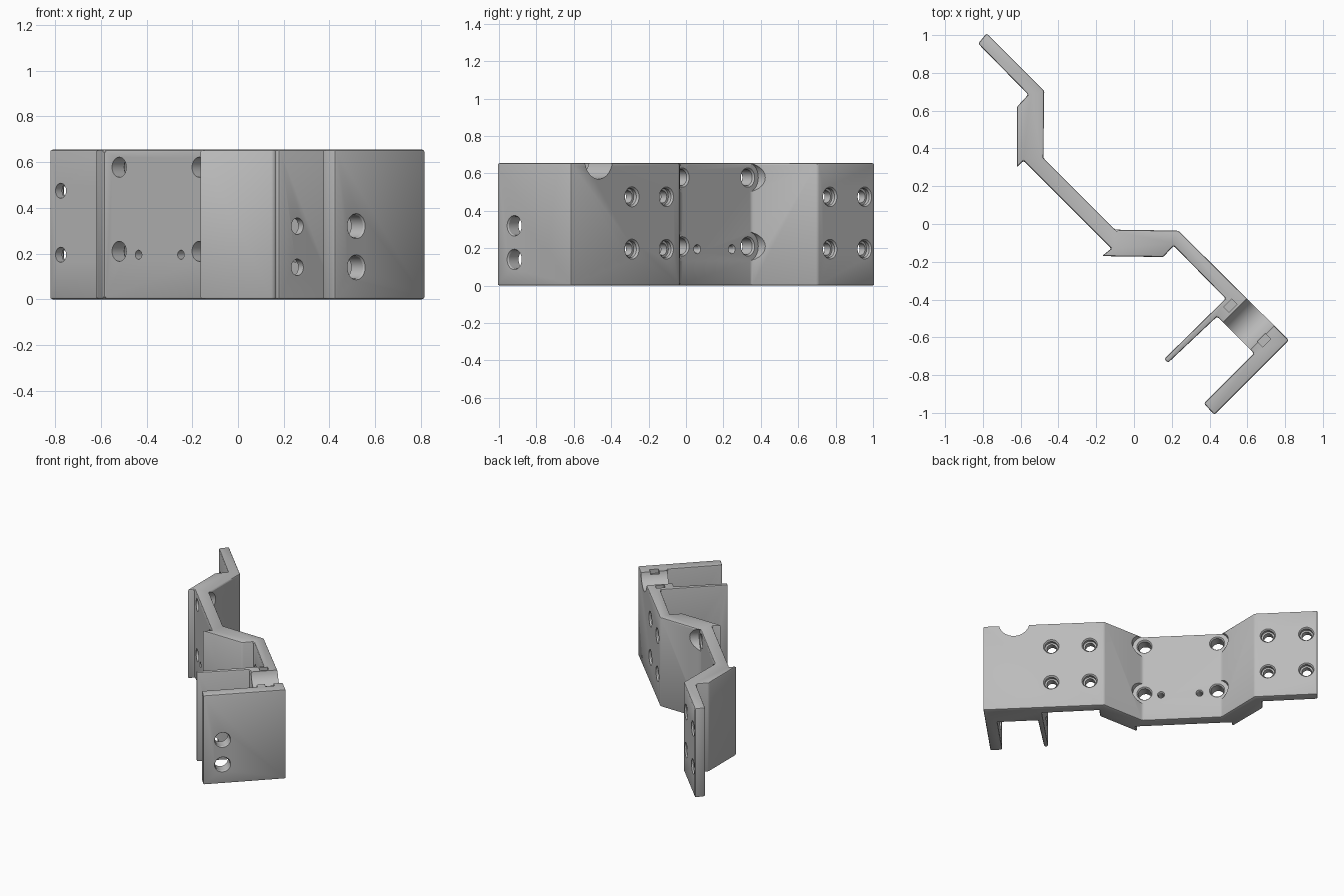
import bpy, bmesh, math
from mathutils import Vector

if "Cube" in bpy.data.objects:
    bpy.data.objects.remove(bpy.data.objects["Cube"], do_unlink=True)

HEIGHT = 0.655
BACK = Vector((1, 1, 0)).normalized()     # outward from the rear faces of the bars
ALONG = Vector((1, -1, 0)).normalized()   # along the bars, outward from the arms
UP = Vector((0, 0, 1))

grey = bpy.data.materials.new("light grey")
grey.use_nodes = True
grey.diffuse_color = (0.5, 0.5, 0.5, 1)
grey.node_tree.nodes["Principled BSDF"].inputs["Base Color"].default_value = (0.5, 0.5, 0.5, 1)


def make_object(name, bm):
    bmesh.ops.recalc_face_normals(bm, faces=bm.faces)
    mesh = bpy.data.meshes.new(name)
    bm.to_mesh(mesh)
    bm.free()
    mesh.materials.append(grey)
    ob = bpy.data.objects.new(name, mesh)
    bpy.context.collection.objects.link(ob)
    return ob


def lathe(bm, origin, axis, profile, sides=32):
    """Closed turned solid; profile holds (distance along axis, radius)."""
    side = axis.cross(UP)
    rings = []
    for dist, radius in profile:
        ring = []
        for i in range(sides):
            a = math.tau * i / sides
            ring.append(bm.verts.new(origin + axis * dist
                                     + (side * math.cos(a) + UP * math.sin(a)) * radius))
        rings.append(ring)
    for low, high in zip(rings, rings[1:]):
        for i in range(sides):
            j = (i + 1) % sides
            bm.faces.new((low[i], low[j], high[j], high[i]))
    bm.faces.new(rings[0])
    bm.faces.new(rings[-1])


def box(bm, centre, length, width, depth):
    """Box turned to lie with the bars."""
    verts = bmesh.ops.create_cube(bm, size=1)["verts"]
    for v in verts:
        c = v.co.copy()
        v.co = centre + BACK * c.x * length + ALONG * c.y * width + UP * c.z * depth


# Zigzag bracket with two arms, extruded from its plan
outline = [
    (-0.78, 1.01), (-0.475, 0.705), (-0.48, 0.35), (-0.10, -0.03),
    (0.235, -0.035), (0.82, -0.615), (0.425, -1.01), (0.37, -0.95),
    (0.635, -0.685), (0.44, -0.49), (0.18, -0.735), (0.16, -0.715),
    (0.485, -0.395), (0.21, -0.115), (0.155, -0.175), (-0.17, -0.17),
    (-0.12, -0.13), (-0.585, 0.335), (-0.62, 0.30), (-0.62, 0.62),
    (-0.56, 0.685), (-0.825, 0.955)]
bm = bmesh.new()
base = bm.faces.new([bm.verts.new((x, y, 0)) for x, y in outline])
top = bmesh.ops.extrude_face_region(bm, geom=[base])["geom"]
for v in top:
    if isinstance(v, bmesh.types.BMVert):
        v.co.z = HEIGHT
bracket = make_object("zigzag_bracket", bm)
bevel = bracket.modifiers.new("soft edges", "BEVEL")
bevel.width = 0.01
bevel.segments = 2
bevel.limit_method = "ANGLE"

# Screw holes through the bars, turned as single cutters
holes = bmesh.new()
countersunk = [(-0.2, 0.033), (-0.03, 0.033), (-0.03, 0.045), (-0.01, 0.045), (0.003, 0.055), (0.05, 0.055)]
counterbored = [(-0.15, 0.044), (-0.01, 0.044), (0, 0.052), (0, 0.08), (0.25, 0.08)]
pilot = [(-0.15, 0.02), (-0.008, 0.02), (0.002, 0.026), (0.02, 0.026)]


def rear_hole(y, z, face_sum, profile):
    lathe(holes, Vector((face_sum - y, y, z)), BACK, profile)


for z in (0.195, 0.475):
    for y in (0.955, 0.77):
        rear_hole(y, z, 0.23, countersunk)
    for y in (-0.105, -0.29):
        rear_hole(y, z, 0.20, countersunk)
for z in (0.21, 0.578):
    for y in (0.33, -0.02):
        rear_hole(y, z, -0.13, counterbored)
for y in (0.06, 0.245):
    rear_hole(y, 0.195, -0.13, pilot)

# Paired holes through both arms
arm_hole = [(-0.5, 0.036), (-0.2, 0.036), (-0.2, 0.05), (-0.012, 0.05), (0.005, 0.06), (0.05, 0.06)]
for z in (0.14, 0.32):
    lathe(holes, Vector((0.52, -0.92, z)), ALONG, arm_hole)
hole_cutter = make_object("hole_cutter", holes)

# Round channel across the top between the arms
bm = bmesh.new()
lathe(bm, ALONG * 0.804 + UP * 0.675, BACK, [(-0.12, 0.105), (0.3, 0.105)], 48)
channel_cutter = make_object("channel_cutter", bm)

# Small rectangular pockets on either side of the channel
bm = bmesh.new()
for x, y, depth in ((0.511, -0.432, 0.2), (0.688, -0.616, 0.06)):
    box(bm, Vector((x, y, HEIGHT)), 0.06, 0.04, depth)
pocket_cutter = make_object("pocket_cutter", bm)

for cutter in (hole_cutter, channel_cutter, pocket_cutter):
    cut = bracket.modifiers.new(cutter.name, "BOOLEAN")
    cut.operation = "DIFFERENCE"
    cut.solver = "EXACT"
    cut.object = cutter

# Bake the cuts, then drop the cutters
bpy.context.view_layer.update()
graph = bpy.context.evaluated_depsgraph_get()
finished = bpy.data.meshes.new_from_object(bracket.evaluated_get(graph))
bracket.modifiers.clear()
bracket.data = finished
finished.materials.clear()
finished.materials.append(grey)
for poly in finished.polygons:
    poly.material_index = 0
for cutter in (hole_cutter, channel_cutter, pocket_cutter):
    bpy.data.objects.remove(cutter, do_unlink=True)

bpy.ops.object.select_all(action="DESELECT")
bracket.select_set(True)
bpy.context.view_layer.objects.active = bracket
bpy.ops.object.shade_smooth_by_angle(angle=math.radians(30))
